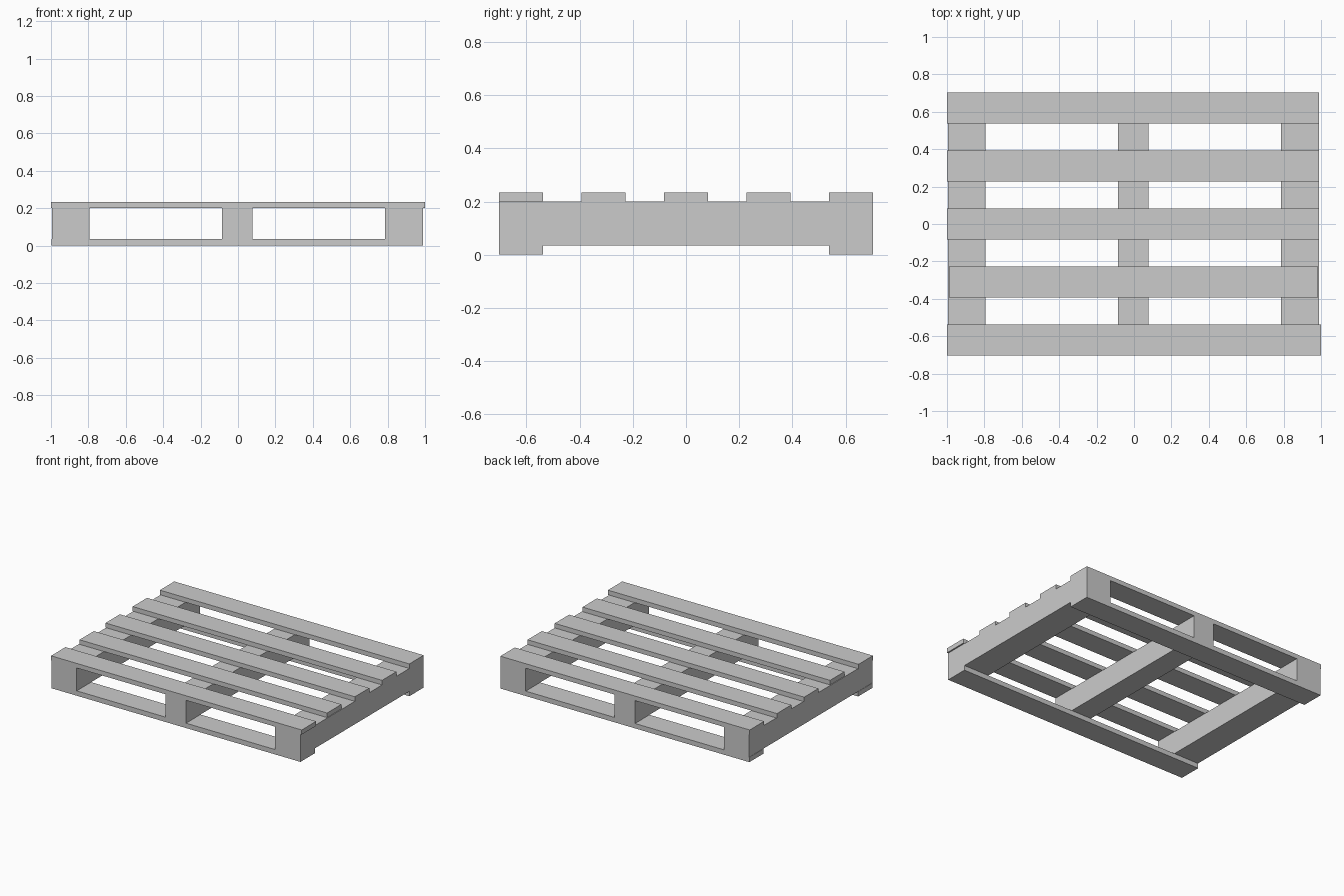
import bpy

if "Cube" in bpy.data.objects:
    bpy.data.objects.remove(bpy.data.objects["Cube"], do_unlink=True)

# Single grey timber colour
GREY = (0.6, 0.6, 0.6, 1)
timber = bpy.data.materials.new("timber_grey")
timber.use_nodes = True
timber.diffuse_color = GREY
timber.node_tree.nodes["Principled BSDF"].inputs["Base Color"].default_value = GREY


def plank(name, xs, ys, zs):
    """Box spanning the given (low, high) ranges."""
    spans = (xs, ys, zs)
    bpy.ops.mesh.primitive_cube_add(size=1, location=[(a + b) / 2 for a, b in spans])
    obj = bpy.context.object
    obj.name = name
    obj.scale = [b - a for a, b in spans]
    bpy.ops.object.transform_apply(location=False, rotation=False, scale=True)
    obj.data.materials.append(timber)


BASE, DECK, TOP = 0.035, 0.2, 0.233
HALF_DEPTH, BOARD = 0.702, 0.164

# Stringers running front to back
for name, xs in (("right_stringer", (-0.995, -0.795)),
                 ("middle_stringer", (-0.085, 0.077)),
                 ("left_stringer", (0.787, 0.99))):
    plank(name, xs, (-HALF_DEPTH, HALF_DEPTH), (BASE, DECK))

# Deck boards, evenly spaced with slightly uneven ends
pitch = (2 * HALF_DEPTH - BOARD) / 4
ends = ((-1, 1), (-0.99, 0.985), (-1, 0.99), (-1, 0.99), (-1, 0.99))
for i, xs in enumerate(ends):
    y = -HALF_DEPTH + i * pitch
    plank(f"deck_board_{i + 1}", xs, (y, y + BOARD), (DECK, TOP))

# Bottom boards under the front and back edges
for name, y in (("front_bottom_board", -HALF_DEPTH),
                ("back_bottom_board", HALF_DEPTH - BOARD)):
    plank(name, (-0.997, 0.99), (y, y + BOARD), (0, BASE))
